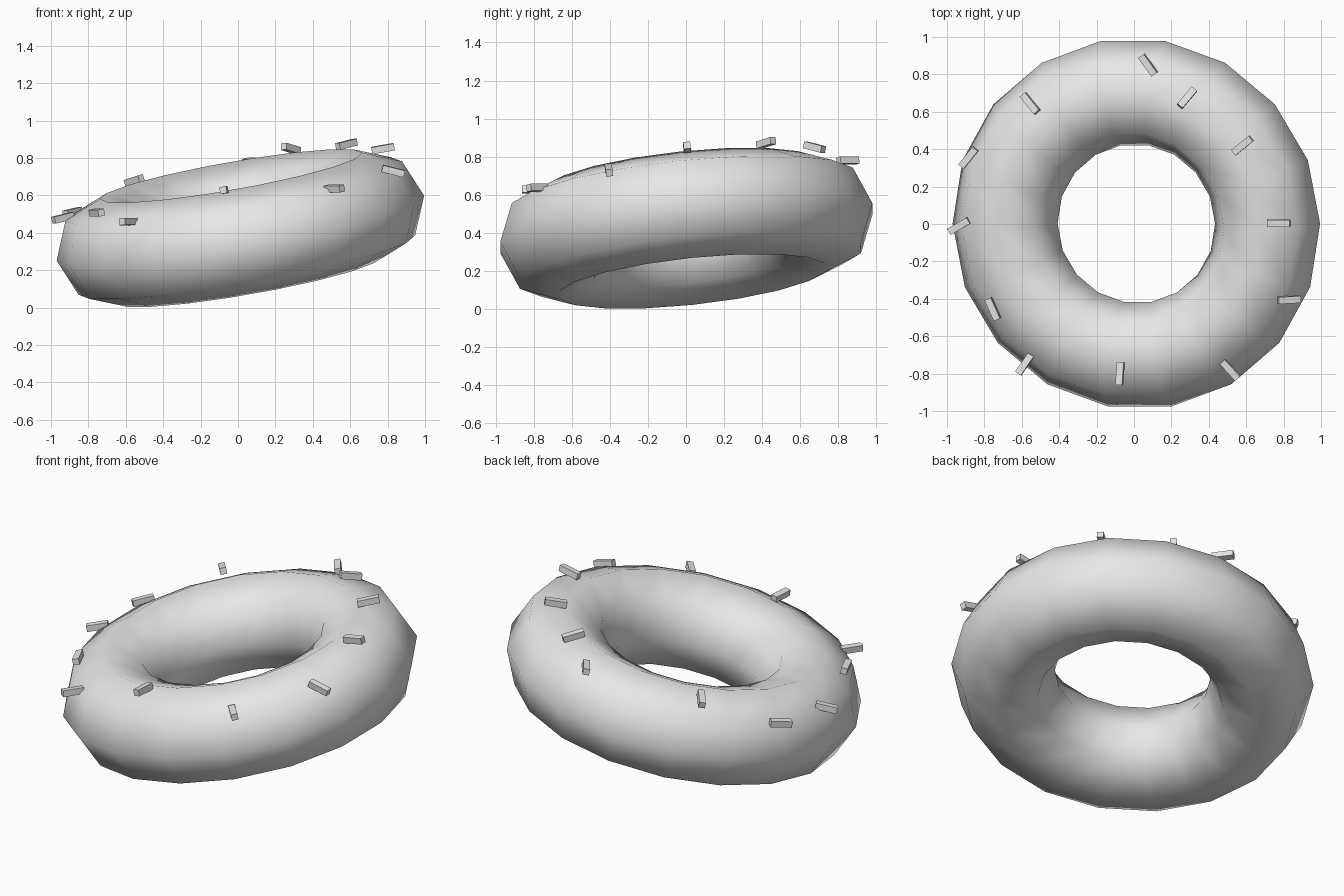
import bpy, math
from mathutils import Vector, Matrix, Euler

if "Cube" in bpy.data.objects:
    bpy.data.objects.remove(bpy.data.objects["Cube"])

grey = bpy.data.materials.new("plain grey")
grey.diffuse_color = (0.8, 0.8, 0.8, 1)
grey.use_nodes = True
grey.node_tree.nodes["Principled BSDF"].inputs["Base Color"].default_value = grey.diffuse_color

# Tilted low-poly ring, smooth shaded
tilt = Euler((math.radians(6), math.radians(-10), 0))
bpy.ops.mesh.primitive_torus_add(major_segments=18, minor_segments=8,
                                 major_radius=0.7125, minor_radius=0.285,
                                 location=(0.0125, 0.002, 0.425), rotation=tilt)
ring = bpy.context.object
ring.name = "doughnut_ring"
ring.data.materials.append(grey)
bpy.ops.object.shade_smooth()

# Sprinkles: x, y, z, heading in degrees, rise along the length
sprinkles = [
    (0.075, 0.85, 0.78, -54, 0.0),
    (0.283, 0.675, 0.85, 50, -0.2),
    (0.58, 0.42, 0.873, 39, 0.2),
    (0.775, 0.005, 0.85, 0, 0.18),
    (0.83, -0.405, 0.73, 3, -0.25),
    (0.515, -0.78, 0.637, -48, 0.0),
    (-0.075, -0.80, 0.628, 86, 0.0),
    (-0.585, -0.75, 0.46, 56, 0.0),
    (-0.755, -0.455, 0.508, -66, 0.0),
    (-0.935, -0.01, 0.48, 30, 0.22),
    (-0.885, 0.355, 0.51, 51, 0.15),
    (-0.555, 0.645, 0.68, -51, 0.2),
]
up = tilt.to_matrix() @ Vector((0, 0, 1))


def add_sprinkle(i, x, y, z, heading, rise):
    a = math.radians(heading)
    along = Vector((math.cos(a), math.sin(a), rise)).normalized()
    side = up.cross(along).normalized()
    rot = Matrix((along, side, along.cross(side))).transposed()
    bpy.ops.mesh.primitive_cube_add(size=1, location=(x, y, z), rotation=rot.to_euler())
    ob = bpy.context.object
    ob.name = f"sprinkle_{i + 1}"
    ob.scale = (0.122, 0.037, 0.037)
    ob.data.materials.append(grey)


for i, s in enumerate(sprinkles):
    add_sprinkle(i, *s)
